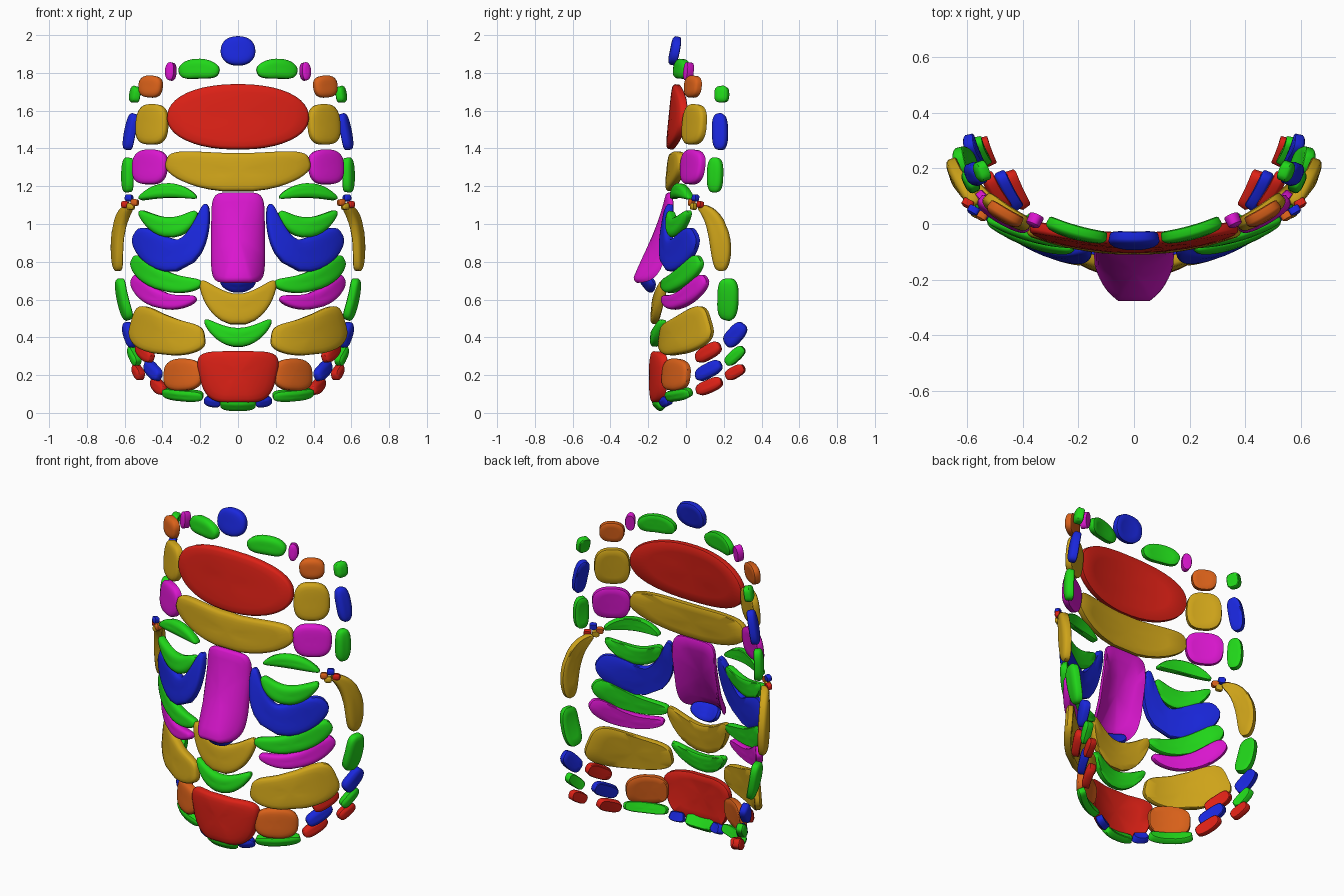
import bpy, bmesh
from math import cos, sin, pi, copysign
from mathutils import Vector

COL = {"red": (.72, .015, .008), "blue": (.01, .02, .72), "green": (.015, .68, .01),
       "yellow": (.62, .37, .01), "magenta": (.70, .008, .62), "orange": (.70, .12, .01)}
MATS = {}
for k, c in COL.items():
    MATS[k] = bpy.data.materials.new(k)
    MATS[k].diffuse_color = (*c, 1)


def quad(a, b, c, t):
    """Quadratic passing through a, b, c at t = 0, .5, 1."""
    return a * (2*t - 1) * (t - 1) + b * 4*t*(1 - t) + c * t * (2*t - 1)


def plate(name, col, p0, p1, p2, w, n=2.5, mirror=True, th=.045, nz=.1, sag=(0, 0)):
    """Rounded plate along a 3-point spine; w = half widths at start, middle, end."""
    P = [Vector(p) for p in (p0, p1, p2)]
    if not isinstance(w, tuple):
        w = (w, w, w)
    half = (P[2] - P[0]).length / 2
    bev = min(.016, .35 * min(max(w), half))

    def at(a, b, d):
        t = (a + 1) / 2
        c = quad(*P, t)
        T = (quad(*P, t + .01) - quad(*P, t - .01)).normalized()
        hint = Vector((c.x / .36, (c.y - .3) / .2, 0)).normalized() + Vector((0, 0, nz))
        W = hint.cross(T).normalized()
        N = T.cross(W)
        if N.dot(hint) < 0:
            N = -N
        s = (sag[0] + (sag[1] - sag[0]) * t) * b * b
        return c + W * (b * quad(*w, t)) - N * d + Vector((0, s, 0))

    # rings from the outer face, over the rim, to the inner face: scale, bevel inset, depth
    rings = [(.3, 1, 0), (.6, 1, 0), (.82, 1, .001), (1, 1, .003), (1, .4, .3*bev + .003),
             (1, 0, bev), (1, 0, th - .004), (1, .3, th), (.75, 1, th), (.4, 1, th)]
    seg = 44
    bm = bmesh.new()
    loops = []
    for r, i, d in rings:
        ra, rb = r * (1 - i*bev/half), r * (1 - i*bev/max(w))
        row = []
        for k in range(seg):
            q = 2*pi*(k + .5)/seg
            a = copysign(abs(cos(q))**(2/n), cos(q))
            b = copysign(abs(sin(q))**(2/n), sin(q))
            row.append(bm.verts.new(at(a*ra, b*rb, d)))
        loops.append(row)
    for A, B in zip(loops, loops[1:]):
        for k in range(seg):
            j = (k + 1) % seg
            bm.faces.new((A[k], A[j], B[j], B[k]))
    for row, d in ((loops[0], 0), (loops[-1], th)):
        c = bm.verts.new(at(0, 0, d))
        for k in range(seg):
            bm.faces.new((row[k], row[(k + 1) % seg], c))
    bmesh.ops.recalc_face_normals(bm, faces=bm.faces)
    for f in bm.faces:
        f.smooth = True
    for e in bm.edges:
        if e.calc_face_angle(0) > .75:
            e.smooth = False
    me = bpy.data.meshes.new(name)
    bm.to_mesh(me)
    bm.free()
    me.materials.append(MATS[col])
    ob = bpy.data.objects.new(name, me)
    bpy.context.collection.objects.link(ob)
    if mirror:
        m = ob.modifiers.new("mirror", "MIRROR")
        m.use_mirror_merge = False


# centre line, top to bottom
plate("crown_plate", "blue", (-.095, -.075, 1.922), (0, -.085, 1.922), (.095, -.075, 1.922), .077, 2.3, False, nz=.2)
plate("forehead_plate", "red", (-.38, -.035, 1.57), (0, -.092, 1.57), (.38, -.035, 1.57), .173, 2.2, False)
plate("brow_plate", "yellow", (-.385, -.045, 1.335), (0, -.105, 1.275), (.385, -.045, 1.335), (.085, .102, .085), 3.2, False)
plate("nose_bridge", "magenta", (0, -.11, 1.17), (0, -.178, .94), (0, -.305, .705), (.142, .142, .145), 6, False,
      th=.035, sag=(.01, .12))
plate("nose_base", "blue", (-.105, -.19, .695), (0, -.225, .665), (.105, -.19, .695), .05, 2.5, False, nz=-.8, th=.035)
plate("upper_lip", "yellow", (-.20, -.14, .70), (0, -.185, .55), (.20, -.14, .70), (.045, .083, .045), 2.6, False)
plate("lower_lip", "green", (-.18, -.145, .495), (0, -.19, .402), (.18, -.145, .495), (.035, .05, .035), 2.4, False)
plate("chin_plate", "red", (0, -.195, .327), (0, -.197, .2), (0, -.197, .055), (.215, .207, .155), 5, False, sag=(.06, .05))
plate("under_chin", "green", (-.098, -.15, .033), (0, -.165, .028), (.098, -.15, .033), .036, 4, False, nz=-.9)

# forehead border
plate("hairline_plate", "green", (.103, -.075, 1.805), (.22, -.052, 1.825), (.32, -.015, 1.80), .052)
plate("hairline_chip", "magenta", (.345, -.02, 1.81), (.365, -.01, 1.81), (.39, 0, 1.81), .048, 2.2)
plate("temple_top", "orange", (.413, -.02, 1.725), (.475, .01, 1.73), (.537, .05, 1.73), .058, 2.6)
plate("temple_middle", "yellow", (.383, -.03, 1.53), (.47, .015, 1.53), (.553, .08, 1.53), .107, 2.8)
plate("temple_lower", "magenta", (.385, -.04, 1.30), (.48, .005, 1.305), (.572, .07, 1.30), .092, 2.8)
plate("side_top", "green", (.575, .18, 1.645), (.57, .18, 1.69), (.56, .18, 1.735), .037, 3)
plate("side_middle", "blue", (.61, .17, 1.395), (.595, .17, 1.495), (.57, .165, 1.59), .041, 2.8)
plate("side_lower", "green", (.605, .14, 1.165), (.61, .142, 1.26), (.603, .145, 1.355), .042, 2.8)

# eye area
plate("upper_eyelid", "green", (.22, -.09, 1.138), (.38, -.06, 1.18), (.535, .005, 1.138), (.025, .038, .025), 2.3)
plate("lower_eyelid", "green", (.225, -.105, 1.07), (.37, -.085, .985), (.535, -.005, 1.065), (.04, .053, .035), 2.5)
plate("cheek_inner", "blue", (.175, -.11, 1.11), (.31, -.115, .845), (.56, .03, .95), (.04, .08, .11), 2.8)
plate("cheek_middle", "green", (.195, -.14, .69), (.40, -.075, .70), (.575, .06, .815), (.04, .053, .07), 2.8)
plate("cheek_lower", "magenta", (.23, -.14, .61), (.42, -.055, .60), (.575, .09, .715), (.035, .045, .065), 2.8)
plate("jaw_plate", "yellow", (.18, -.15, .405), (.39, -.07, .41), (.577, .11, .49), (.075, .102, .125), 3.8)

# ear area with tiny hinge chips
plate("ear_plate", "yellow", (.59, .055, 1.095), (.655, .155, .975), (.66, .175, .75), (.025, .052, .055), 3)
for nm, c, x, y, z in (("hinge_chip_upper", "blue", .585, .035, 1.14), ("hinge_chip_outer", "red", .605, .06, 1.105),
                       ("hinge_chip_inner", "orange", .555, .015, 1.115), ("hinge_chip_lower", "yellow", .575, .025, 1.095)):
    plate(nm, c, (x - .018, y - .01, z), (x, y, z), (x + .018, y + .01, z), .018, 3, th=.03)

# lower jaw border
plate("jaw_side_top", "green", (.60, .205, .485), (.635, .215, .60), (.65, .215, .71), .055, 3)
plate("jaw_side_blue", "blue", (.575, .20, .365), (.60, .25, .41), (.62, .30, .465), .043, 3)
plate("jaw_side_green", "green", (.55, .205, .26), (.575, .25, .30), (.592, .30, .342), .03, 3)
plate("jaw_side_red", "red", (.535, .205, .19), (.553, .25, .215), (.57, .30, .24), .03, 3)
plate("jaw_chip_top", "red", (.475, .04, .29), (.52, .105, .325), (.55, .17, .36), .037, 3)
plate("jaw_chip_middle", "blue", (.435, .04, .195), (.475, .105, .228), (.505, .175, .262), .037, 3)
plate("jaw_chip_lower", "red", (.41, .045, .12), (.445, .11, .145), (.47, .18, .175), .033, 3)
plate("chin_side", "orange", (.195, -.135, .205), (.30, -.09, .205), (.405, -.005, .20), (.065, .085, .075), 3.5)
plate("chin_rim", "green", (.19, -.115, .08), (.31, -.07, .085), (.41, .01, .10), .03, 3.5, nz=-.4)
plate("chin_rim_chip", "blue", (.10, -.145, .05), (.14, -.13, .05), (.185, -.11, .065), .028, 3.5, nz=-.5)
